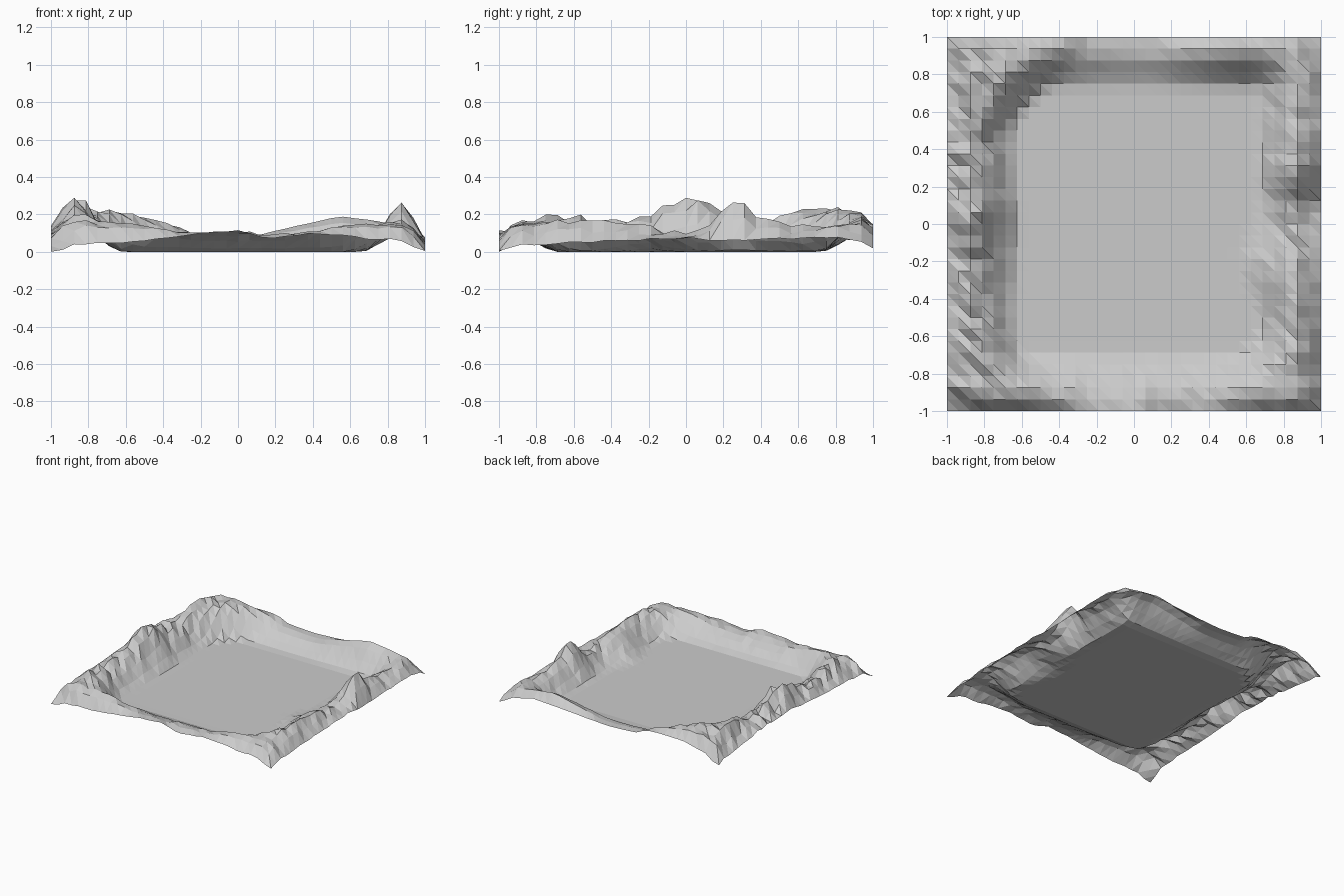
import bpy, bmesh, random

if "Cube" in bpy.data.objects:
    bpy.data.objects.remove(bpy.data.objects["Cube"])

random.seed(7)
N = 32                                   # grid cells per side


def lerp_table(table, t):
    """Linear interpolation through (position, value) pairs."""
    if t <= table[0][0]:
        return table[0][1]
    for (a, va), (b, vb) in zip(table, table[1:]):
        if t <= b:
            return va + (vb - va) * (t - a) / (b - a)
    return table[-1][1]


def smooth(a, b, t):
    t = max(0.0, min(1.0, (t - a) / (b - a)))
    return t * t * (3 - 2 * t)


# Crest heights along each side of the rim
left_crest = [(-1, .15), (-.9, .17), (-.75, .22), (-.6, .20), (-.5, .16), (-.3, .18),
              (-.12, .22), (0, .27), (.06, .30), (.13, .28), (.19, .20), (.3, .18),
              (.5, .17), (.65, .19), (.75, .22), (.87, .19), (1, .16)]
right_crest = [(-1, .14), (-.75, .17), (-.5, .16), (-.3, .15), (-.12, .11), (0, .10),
               (.12, .15), (.25, .28), (.31, .28), (.38, .18), (.6, .14), (1, .15)]
front_crest = [(-1, .15), (-.7, .16), (-.5, .14), (-.32, .115), (-.2, .10), (0, .10),
               (.3, .10), (.5, .13), (.75, .14), (1, .14)]
back_crest = [(-1, .17), (-.75, .22), (-.6, .18), (-.4, .13), (-.3, .11), (-.15, .09),
              (.1, .09), (.3, .14), (.55, .19), (.75, .17), (1, .14)]

# Heights of the outer border along each side
left_edge = [(-1, .03), (-.8, .10), (-.3, .10), (.1, .14), (.5, .10), (1, .05)]
right_edge = [(-1, .02), (-.85, .04), (0, .075), (.2, .06), (.5, .07), (.8, .08), (1, .05)]
front_edge = [(-1, .02), (-.8, .05), (-.6, .05), (-.4, .07), (-.2, .10), (0, .115),
              (.15, .07), (.35, .09), (.6, .085), (.7, .06), (.8, .07), (1, .03)]
back_edge = [(-1, .07), (-.7, .14), (-.4, .11), (0, .085), (.4, .11), (.7, .13), (1, .05)]


def height(x, y):
    """Flat basin floor, banked inner slope, rough crest, falling outer slope."""
    right_foot = .66 - .12 * max(0, 1 - abs(y + .2) / .3)
    sides = [  # distance outwards, position along, foot, crest, tables, roughness
        (-x, y, .61, .875, left_crest, left_edge, .03),
        (x, y, right_foot, .89, right_crest, right_edge, .018),
        (-y, x, .68, .92, front_crest, front_edge, .01),
        (y, x, .715, .935, back_crest, back_edge, .004)]
    keep, total, weight, fall, rough = 1.0, 0.0, 0.0, 1.0, 0.0
    for d, along, foot, crest, crest_h, edge_h, noise in sides:
        rise = smooth(foot, crest, d)
        top = lerp_table(crest_h, along)
        keep *= 1 - rise
        total += rise * top
        weight += rise
        rough = max(rough, noise * rise)
        if d > crest:
            drop = (d - crest) / (1 - crest)
            fall *= 1 + drop * (lerp_table(edge_h, along) / top - 1)
    # Chamfered corners of the basin: start, crest, height
    corners = [(y - x, x < -.3 and y > .3, 1.2, 1.5, .23),
               (x - y, x > .3 and y < -.3, 1.25, 1.6, .15),
               (-x - y, x < -.3 and y < -.3, 1.25, 1.6, .15)]
    for d, inside, foot, crest, top in corners:
        rise = smooth(foot, crest, d) * inside
        keep *= 1 - rise
        total += rise * top
        weight += rise
        rough = max(rough, .01 * rise)
    if weight == 0:
        return 0.0
    if max(abs(x), abs(y)) > .99:
        rough *= .3
    return max(0.0, total / weight * (1 - keep) * fall + random.uniform(-1, 1) * rough)


# Faceted terrain sheet
bm = bmesh.new()
grid = []
for j in range(N + 1):
    y = -1 + 2 * j / N
    row = []
    for i in range(N + 1):
        x = -1 + 2 * i / N
        row.append(bm.verts.new((x, y, height(x, y))))
    grid.append(row)
for j in range(N):
    for i in range(N):
        a, b = grid[j][i], grid[j][i + 1]
        c, d = grid[j + 1][i + 1], grid[j + 1][i]
        bm.faces.new((a, b, d))
        bm.faces.new((b, c, d))
mesh = bpy.data.meshes.new("basin_terrain")
bm.to_mesh(mesh)
bm.free()
terrain = bpy.data.objects.new("basin_terrain", mesh)
bpy.context.collection.objects.link(terrain)
